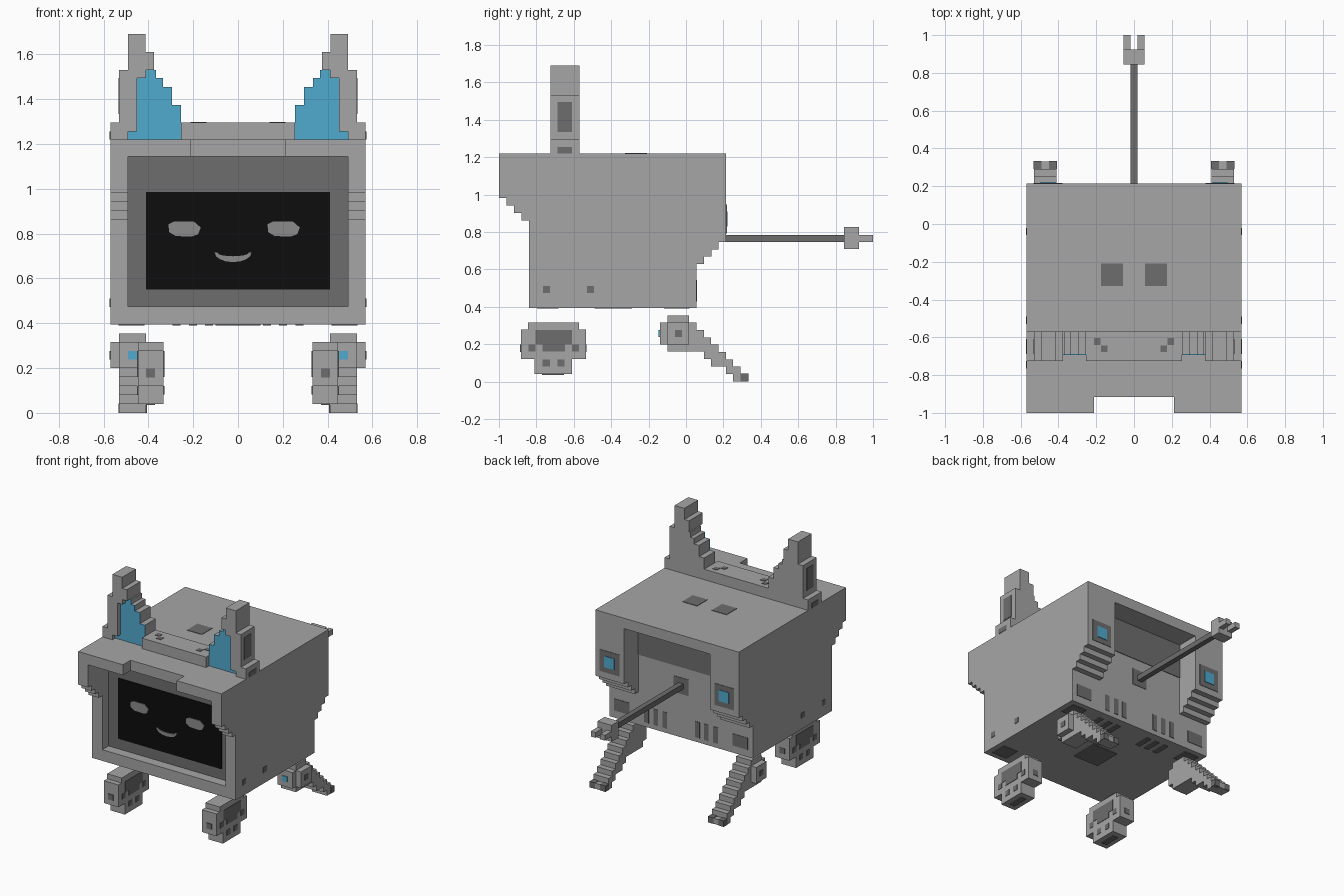
import bpy, bmesh, math


def material(name, r, g, b):
    m = bpy.data.materials.new(name)
    m.diffuse_color = (r, g, b, 1)
    return m


GREY = material("light grey", 0.38, 0.38, 0.38)
DARK = material("dark grey", 0.155, 0.155, 0.155)
BLACK = material("screen black", 0.004, 0.004, 0.004)
BLUE = material("light blue", 0.08, 0.40, 0.62)
GLOW = material("face grey", 0.26, 0.26, 0.26)
T = 0.006  # plate thickness


def finish(name, bm, mat):
    bmesh.ops.recalc_face_normals(bm, faces=bm.faces)
    me = bpy.data.meshes.new(name)
    bm.to_mesh(me)
    bm.free()
    me.materials.append(mat)
    ob = bpy.data.objects.new(name, me)
    bpy.context.collection.objects.link(ob)
    return ob


def prism(bm, pts, axis, a, b):
    """Extrude a 2D outline along x or y."""
    def place(p, d):
        return (d, p[0], p[1]) if axis == "x" else (p[0], d, p[1])
    lo = [bm.verts.new(place(p, a)) for p in pts]
    hi = [bm.verts.new(place(p, b)) for p in pts]
    bm.faces.new(lo)
    bm.faces.new(hi[::-1])
    for i in range(len(pts)):
        j = (i + 1) % len(pts)
        bm.faces.new((lo[i], lo[j], hi[j], hi[i]))


def boxes(name, mat, items, mirror=False):
    """Boxes given as x0, x1, y0, y1, z0, z1, optionally mirrored in x."""
    bm = bmesh.new()
    for x0, x1, y0, y1, z0, z1 in items:
        for s in ((1, -1) if mirror else (1,)):
            prism(bm, [(y0, z0), (y1, z0), (y1, z1), (y0, z1)], "x", s * x0, s * x1)
    return finish(name, bm, mat)


def prisms(name, mat, pts, x0, x1):
    """Side profile extruded in x on both sides."""
    bm = bmesh.new()
    for s in (1, -1):
        prism(bm, pts, "x", s * x0, s * x1)
    return finish(name, bm, mat)


def square(axis, d, u, v, w, h):
    """Thin plate centred at (u, v), lying on the plane axis = d, facing sign of T side."""
    lo, hi = d - T, d + T * 0.5
    if axis == "x":
        return (lo, hi, u - w / 2, u + w / 2, v - h / 2, v + h / 2)
    if axis == "y":
        return (u - w / 2, u + w / 2, lo, hi, v - h / 2, v + h / 2)
    return (u - w / 2, u + w / 2, v - h / 2, v + h / 2, lo, hi)


# --- Body: stepped side walls, core, roof and sill ---
back_steps = [(0.055, 0.395), (0.055, 0.63)]
for i in range(4):
    z = 0.63 + 0.039 * i
    back_steps += [(0.095 + 0.04 * i, z), (0.095 + 0.04 * i, z + 0.039)]
back_steps[-1] = (0.215, 1.22)
front_steps = [(-1.0, 1.22)]
for i in range(4):
    z = 0.983 - 0.04 * i
    front_steps += [(-1.0 + 0.04 * i, z), (-0.96 + 0.04 * i, z)]
prisms("side_wall", GREY, back_steps + front_steps + [(-0.84, 0.395)], 0.49, 0.57)
prisms("back_post", GREY, back_steps + [(-0.1, 1.22), (-0.1, 0.395)], 0.34, 0.49)
boxes("body_core", GREY, [(-0.49, 0.49, -0.765, 0.055, 0.395, 1.22)])
boxes("front_sill", GREY, [(-0.49, 0.49, -0.84, -0.765, 0.395, 0.475)])
boxes("roof_overhang", GREY, [(-0.34, 0.34, 0.055, 0.215, 1.145, 1.22),
                              (-0.49, 0.49, -0.915, -0.765, 1.145, 1.22)])
boxes("hood_corner", GREY, [(0.213, 0.49, -1, -0.915, 1.145, 1.22)], True)

# --- Screen with face ---
boxes("screen_surround", DARK, [(-0.49, 0.49, -0.769, -0.762, 0.475, 1.145)])
boxes("screen", BLACK, [(-0.41, 0.41, -0.774, -0.766, 0.55, 0.985)])
bm = bmesh.new()
for cx in (-0.238, 0.204):
    s = -1 if cx < 0 else 1
    eye = [(-0.072, 0.02), (-0.045, 0.033), (0.04, 0.033), (0.072, 0.005),
           (0.06, -0.025), (0.03, -0.035), (-0.04, -0.033), (-0.07, -0.015)]
    prism(bm, [(cx - s * u if s < 0 else cx + u, 0.822 + v) for u, v in eye],
          "y", -0.779, -0.772)
finish("eyes", bm, GLOW)
bm = bmesh.new()
arc = [math.pi * i / 8 for i in range(9)]
mouth = [(-0.022 - 0.082 * math.cos(a), 0.715 - 0.042 * math.sin(a)) for a in arc]
mouth += [(-0.022 + 0.07 * math.cos(a), 0.715 - 0.016 * math.sin(a)) for a in arc]
prism(bm, mouth, "y", -0.779, -0.772)
finish("mouth", bm, GLOW)

# --- Painted marks on the body ---
boxes("roof_marks", DARK, [square("z", 1.22, 0.117, -0.268, 0.118, 0.118)], True)
boxes("side_marks", DARK, [square("x", 0.57, y, 0.492, 0.038, 0.038)
                           for y in (-0.745, -0.51)], True)
boxes("back_vents", DARK, [square("y", 0.055, x, 0.485, 0.036, 0.115)
                           for x in (0.13, 0.2, 0.275)]
      + [square("y", 0.055, 0.47, 0.49, 0.12, 0.085)], True)
boxes("back_window", DARK, [(-0.34, 0.34, 0.05, 0.059, 0.9, 1.145)])
boxes("lamp_surround", DARK, [square("y", 0.215, 0.455, 0.87, 0.155, 0.155)], True)
boxes("back_lamp", BLUE, [square("y", 0.219, 0.455, 0.87, 0.08, 0.08)], True)
boxes("underside_marks", DARK,
      [square("z", 0.396, x, -0.06, 0.036, 0.115) for x in (0.13, 0.2, 0.275)]
      + [square("z", 0.396, 0.475, y, 0.115, 0.115) for y in (-0.74, -0.04)], True)
boxes("underside_hatch", DARK, [square("z", 0.396, 0, -0.39, 0.2, 0.2)])

# --- Headband and ears ---
F, M, B = -0.725, -0.687, -0.57
boxes("headband", GREY, [(-0.255, 0.255, F, B, 1.22, 1.295)])
boxes("headband_marks", DARK, [square("z", 1.295, 0.195, -0.622, 0.036, 0.036),
                               square("z", 1.295, 0.158, -0.66, 0.036, 0.036)], True)
# rows: z0, z1, inner x, blue outer x, outer x
rows = [(1.22, 1.255, 0.255, 0.49, 0.57), (1.255, 1.295, 0.255, 0.45, 0.57),
        (1.295, 1.375, 0.255, 0.45, 0.53), (1.375, 1.455, 0.295, 0.45, 0.53),
        (1.455, 1.495, 0.335, 0.45, 0.53), (1.495, 1.53, 0.365, 0.41, 0.53),
        (1.53, 1.61, 0.375, 0.375, 0.49), (1.61, 1.69, 0.412, 0.412, 0.49)]
boxes("ear", GREY, [(a, c, M, B, z0, z1) for z0, z1, a, b, c in rows]
      + [(b, c, F, M, z0, z1) for z0, z1, a, b, c in rows], True)
boxes("ear_lining", BLUE, [(a, b, M - T, M + 0.002, z0, z1)
                           for z0, z1, a, b, c in rows if b > a], True)
boxes("ear_marks", DARK, [square("x", 0.53, -0.648, 1.415, 0.078, 0.16),
                          square("x", 0.57, -0.648, 1.238, 0.078, 0.035)], True)

# --- Front legs with paw marks ---
X0, X1 = 0.332, 0.447
boxes("front_leg", GREY, [(X0, X1, -0.81, -0.61, 0.04, 0.12),
                          (X0, X1, -0.882, -0.535, 0.12, 0.28),
                          (X0, X1, -0.845, -0.572, 0.28, 0.316)], True)
paw = []
for x in (X0 + 0.003, X1):
    paw += [square("x", x, -0.707, 0.237, 0.197, 0.077),
            square("x", x, -0.707, 0.18, 0.118, 0.038)]
    paw += [square("x", x, y, 0.18, 0.038, 0.038) for y in (-0.823, -0.59)]
    paw += [square("x", x, y, 0.1, 0.038, 0.038) for y in (-0.747, -0.668)]
paw += [square("y", y, 0.39, 0.178, 0.04, 0.04) for y in (-0.881, -0.535)]
paw += [square("z", 0.041, 0.39, -0.71, 0.04, 0.118)]
boxes("paw_marks", DARK, paw, True)

# --- Hind legs: stepped shank with hub and claws ---
shank = [(-0.14, -0.1, 0.2, 0.316), (-0.1, 0.017, 0.16, 0.355), (0.017, 0.056, 0.16, 0.316),
         (0.056, 0.095, 0.16, 0.277), (0.095, 0.134, 0.12, 0.237), (0.134, 0.174, 0.08, 0.198),
         (0.174, 0.213, 0.08, 0.158), (0.213, 0.252, 0.04, 0.118), (0.252, 0.292, 0, 0.08),
         (0.292, 0.33, 0, 0.04)]
boxes("hind_leg", GREY, [(0.41, 0.53, *s) for s in shank]
      + [(0.53, 0.57, -0.1, 0.017, 0.2, 0.316)], True)
boxes("hub_mark", DARK, [square("x", 0.57, -0.04, 0.257, 0.038, 0.038)], True)
boxes("hub_lamp", BLUE, [square("y", -0.14, 0.47, 0.257, 0.04, 0.038)], True)
boxes("claws", DARK, [(0.407, 0.45, 0.292, 0.333, 0, 0.043),
                      (0.49, 0.533, 0.292, 0.333, 0, 0.043)], True)

# --- Tail with forked plug ---
boxes("tail", DARK, [(-0.019, 0.019, 0.05, 0.845, 0.747, 0.785)])
boxes("tail_mount", DARK, [square("y", 0.055, 0, 0.766, 0.117, 0.117)])
boxes("tail_plug", GREY, [(-0.056, 0.056, 0.845, 0.925, 0.71, 0.828)])
boxes("plug_prong", GREY, [(0.019, 0.056, 0.925, 1.0, 0.747, 0.785)], True)
